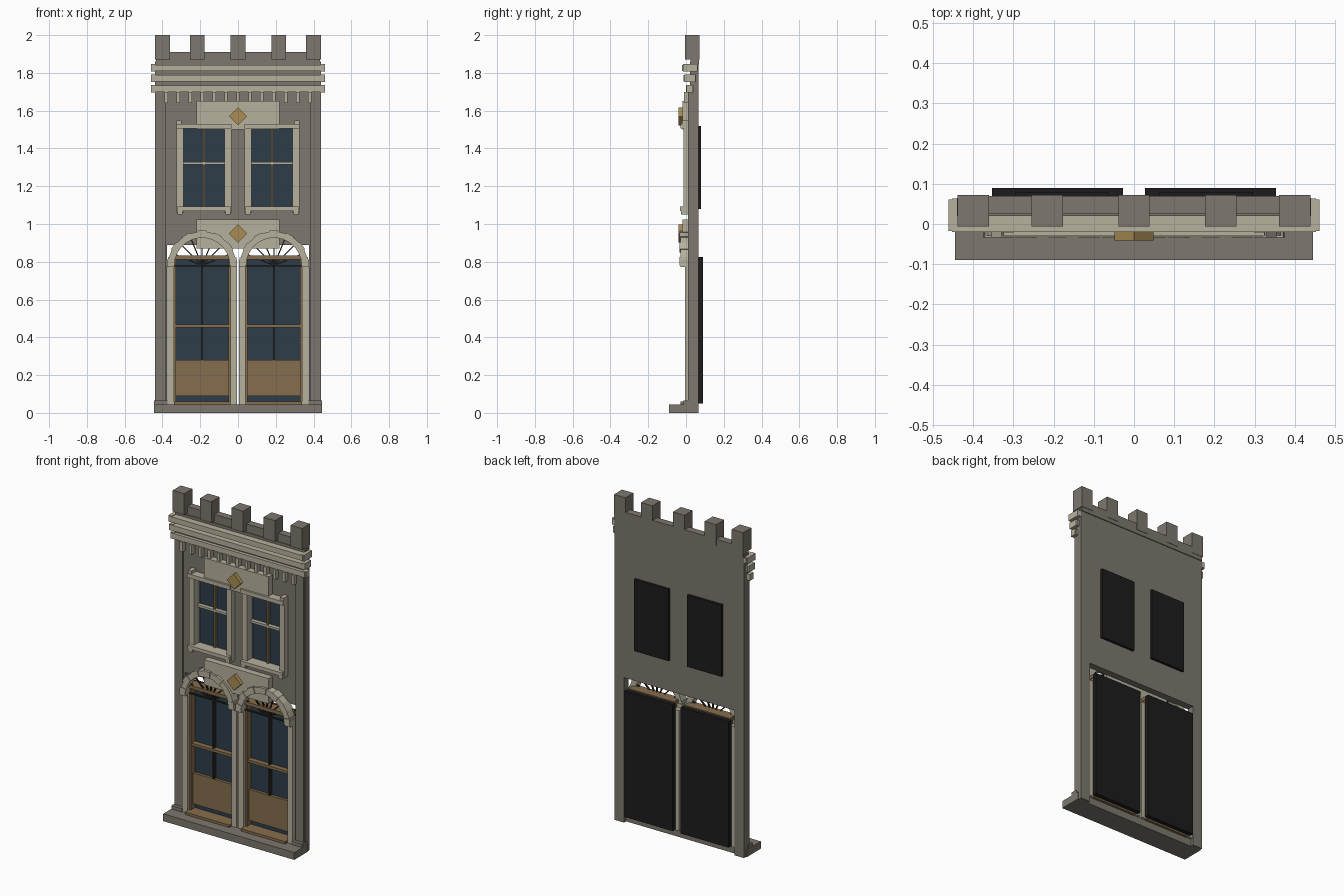
import bpy, bmesh, math
from mathutils import Matrix

if "Cube" in bpy.data.objects:
    bpy.data.objects.remove(bpy.data.objects["Cube"])


def material(name, rgb):
    m = bpy.data.materials.new(name)
    m.diffuse_color = (*rgb, 1)
    m.use_nodes = True
    m.node_tree.nodes["Principled BSDF"].inputs["Base Color"].default_value = m.diffuse_color
    return m


GREY = material("grey masonry", (0.205, 0.185, 0.158))
STONE = material("pale stone", (0.47, 0.44, 0.34))
WOOD = material("brown wood", (0.24, 0.155, 0.075))
GLASS = material("blue glass", (0.027, 0.047, 0.068))
BLACK = material("black backing", (0.012, 0.012, 0.012))
GOLD = material("ochre ornament", (0.40, 0.265, 0.09))
DARK = material("dark iron", (0.025, 0.02, 0.015))


def finish(name, bm, mat):
    bmesh.ops.recalc_face_normals(bm, faces=bm.faces)
    me = bpy.data.meshes.new(name)
    bm.to_mesh(me)
    bm.free()
    me.materials.append(mat)
    ob = bpy.data.objects.new(name, me)
    bpy.context.collection.objects.link(ob)
    return ob


def add_box(bm, x0, x1, y0, y1, z0, z1):
    m = Matrix.Translation(((x0 + x1) / 2, (y0 + y1) / 2, (z0 + z1) / 2))
    bmesh.ops.create_cube(bm, size=1, matrix=m @ Matrix.Diagonal((x1 - x0, y1 - y0, z1 - z0, 1)))


def boxes(name, mat, *items):
    bm = bmesh.new()
    for it in items:
        add_box(bm, *it)
    return finish(name, bm, mat)


def prism(bm, pts, y0, y1):
    """Extrude an x-z outline along y."""
    f = bm.faces.new([bm.verts.new((x, y0, z)) for x, z in pts])
    r = bmesh.ops.extrude_face_region(bm, geom=[f])
    for v in r["geom"]:
        if isinstance(v, bmesh.types.BMVert):
            v.co.y = y1


# Wall sheet with a doorway and two window openings
xs = [-0.44, -0.375, -0.29, -0.07, 0.07, 0.29, 0.375, 0.44]
zs = [0, 0.89, 1.09, 1.51, 1.86]
bm = bmesh.new()
grid = [[bm.verts.new((x, 0.02, z)) for x in xs] for z in zs]
for j in range(4):
    for i in range(7):
        if (j == 0 and 1 <= i <= 5) or (j == 2 and i in (2, 4)):
            continue
        bm.faces.new((grid[j][i], grid[j][i + 1], grid[j + 1][i + 1], grid[j + 1][i]))
ext = bmesh.ops.extrude_face_region(bm, geom=bm.faces[:])
for v in ext["geom"]:
    if isinstance(v, bmesh.types.BMVert):
        v.co.y = 0.065
finish("wall", bm, GREY)

# Base step, corner pilasters, parapet and merlons
boxes("base_step", GREY, (-0.445, 0.445, -0.09, 0.045, 0, 0.045))
boxes("corner_pilasters", GREY, *[(s - 0.028, s + 0.028, 0.01, 0.03, 0.045, 1.70) for s in (-0.411, 0.411)])
boxes("pilaster_plinths", GREY, *[(s - 0.036, s + 0.036, -0.012, 0.03, 0.045, 0.066) for s in (-0.408, 0.408)])
boxes("parapet", GREY, (-0.435, 0.435, 0.025, 0.07, 1.845, 1.91))
boxes("merlons", GREY, *[(x - 0.039, x + 0.039, -0.006, 0.072, 1.87, 2.0)
                         for x in (-0.40, -0.216, 0, 0.216, 0.40)])

# Cornice bands with returns at both ends, and dentils
for k, (z, y0, y1) in enumerate(((1.70, 0.0, 0.04), (1.755, -0.012, 0.052), (1.81, -0.02, 0.064))):
    boxes(f"cornice_band_{k + 1}", STONE, (-0.452, 0.452, y0, y1, z, z + 0.033))
    boxes(f"cornice_returns_{k + 1}", STONE,
          *[(s - 0.012, s + 0.012, y0 + 0.003, y1 - 0.003, z - 0.003, z + 0.036) for s in (-0.449, 0.449)])
boxes("dentils", STONE, *[(i * 0.0633 - 0.009, i * 0.0633 + 0.009, -0.01, 0.03, 1.64, 1.70)
                          for i in range(-6, 7)])

# Central panels with diamond ornaments
for name, z0, z1, zc in (("upper", 1.50, 1.65, 1.57), ("lower", 0.87, 1.025, 0.95)):
    boxes(name + "_panel", STONE, (-0.22, 0.22, -0.018, 0.025, z0, z1))
    bm = bmesh.new()
    r = 0.048
    prism(bm, [(-r, zc), (0, zc - r), (r, zc), (0, zc + r)], -0.041, -0.015)
    finish(name + "_diamond", bm, GOLD)

for side, s in (("left", -1), ("right", 1)):
    # Upper window
    c = 0.18 * s
    boxes(side + "_window_casing", STONE,
          *[(c + t - 0.0175, c + t + 0.0175, -0.012, 0.03, 1.06, 1.53) for t in (-0.127, 0.127)])
    boxes(side + "_window_head", STONE, (c - 0.145, c + 0.145, -0.03, 0.03, 1.505, 1.53))
    o = c + 0.132 * s
    boxes(side + "_window_ear", STONE, (o - 0.013, o + 0.013, -0.022, 0.03, 1.525, 1.548))
    boxes(side + "_window_sill", STONE, (c - 0.14, c + 0.14, -0.032, 0.03, 1.07, 1.092))
    boxes(side + "_sill_brackets", STONE,
          *[(c + t - 0.014, c + t + 0.014, -0.026, 0.03, 1.05, 1.075) for t in (-0.127, 0.127)])
    boxes(side + "_window_crossbar", STONE, (c - 0.11, c + 0.11, 0.02, 0.045, 1.314, 1.328))
    boxes(side + "_window_mullion", WOOD, (c - 0.005, c + 0.005, 0.025, 0.045, 1.09, 1.505))
    boxes(side + "_window_glass", GLASS, (c - 0.11, c + 0.11, 0.044, 0.052, 1.085, 1.51))
    boxes(side + "_window_backing", BLACK, (c - 0.116, c + 0.116, 0.055, 0.08, 1.08, 1.52))

    # Door surround
    c = 0.19 * s
    boxes(side + "_door_jambs", STONE,
          *[(c + t - 0.0175, c + t + 0.0175, -0.006, 0.06, 0.045, 0.785) for t in (-0.167, 0.167)])
    boxes(side + "_jamb_capitals", STONE,
          *[(c + t - 0.019, c + t + 0.019, -0.03, 0.03, 0.772, 0.81) for t in (-0.166, 0.166)])

    # Arch built from separate wedge stones
    bm = bmesh.new()
    n = 13
    for k in range(n):
        a, b = math.pi * k / n, math.pi * (k + 1) / n
        ro = 0.186 if k % 2 == 0 else 0.181
        pts = [(c + r * math.cos(t), 0.78 + r * math.sin(t))
               for r, t in ((0.147, a), (ro, a), (ro, b), (0.147, b))]
        prism(bm, pts, -0.034 if k % 2 == 0 else -0.029, 0.025)
    finish(side + "_door_arch", bm, STONE)

    # Fanlight spokes
    bm = bmesh.new()
    for k in range(1, 8):
        a = math.pi * k / 8
        dx, dz = math.cos(a), math.sin(a)
        w = 0.003
        pts = [(c + r * dx - q * w * dz, 0.78 + r * dz + q * w * dx)
               for r, q in ((0.01, -1), (0.148, -1), (0.148, 1), (0.01, 1))]
        prism(bm, pts, 0.005, 0.015)
    finish(side + "_fanlight_spokes", bm, DARK)
    boxes(side + "_fanlight_bar", DARK, (c - 0.15, c + 0.15, 0.004, 0.016, 0.775, 0.782))

    # Door leaf: frame, rails, panel, glass and backing
    boxes(side + "_door_frame", WOOD,
          *[(c + t - 0.006, c + t + 0.006, 0.015, 0.065, 0.05, 0.82) for t in (-0.145, 0.145)])
    boxes(side + "_door_transom", WOOD, (c - 0.155, c + 0.155, 0.0, 0.065, 0.812, 0.832))
    boxes(side + "_door_rail", WOOD, (c - 0.145, c + 0.145, 0.02, 0.055, 0.452, 0.468))
    boxes(side + "_door_panel", WOOD, (c - 0.14, c + 0.14, 0.035, 0.058, 0.09, 0.28))
    boxes(side + "_door_threshold", WOOD, (c - 0.15, c + 0.15, -0.028, 0.06, 0.043, 0.06))
    boxes(side + "_door_mullion", DARK, (c - 0.004, c + 0.004, 0.03, 0.055, 0.28, 0.815))
    boxes(side + "_door_glass", GLASS, (c - 0.145, c + 0.145, 0.052, 0.062, 0.055, 0.815))
    boxes(side + "_door_backing", BLACK, (c - 0.163, c + 0.163, 0.064, 0.09, 0.05, 0.825))
